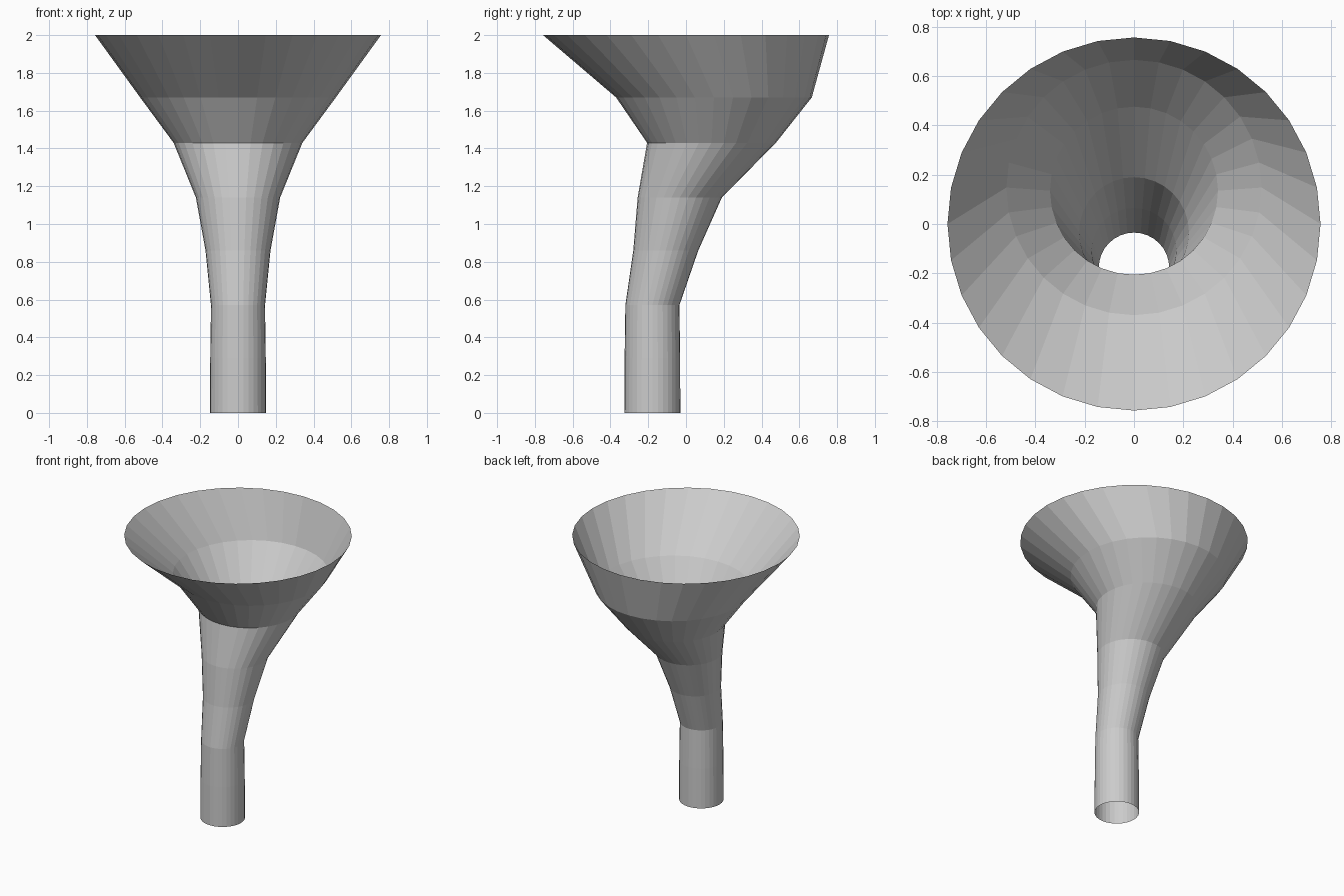
import bpy, bmesh
from math import cos, sin, tau

if "Cube" in bpy.data.objects:
    bpy.data.objects.remove(bpy.data.objects["Cube"])

SIDES = 32
# Cross-sections of the bent horn: height, y centre, radius
RINGS = [
    (0.00, -0.178, 0.148),
    (0.29, -0.178, 0.147),
    (0.57, -0.178, 0.143),
    (0.86, -0.107, 0.172),
    (1.14, -0.033, 0.223),
    (1.43, 0.135, 0.341),
    (1.67, 0.148, 0.518),
    (2.00, 0.000, 0.757),
]

bm = bmesh.new()


def add_ring(z, cy, r):
    return [bm.verts.new((r * cos(tau * i / SIDES), cy + r * sin(tau * i / SIDES), z))
            for i in range(SIDES)]


# Open, single-walled tube lofted through the rings
loops = [add_ring(*ring) for ring in RINGS]
for low, high in zip(loops, loops[1:]):
    for i in range(SIDES):
        j = (i + 1) % SIDES
        bm.faces.new((low[i], low[j], high[j], high[i]))

mesh = bpy.data.meshes.new("funnel_horn")
bm.to_mesh(mesh)
bm.free()
bpy.context.collection.objects.link(bpy.data.objects.new("funnel_horn", mesh))
